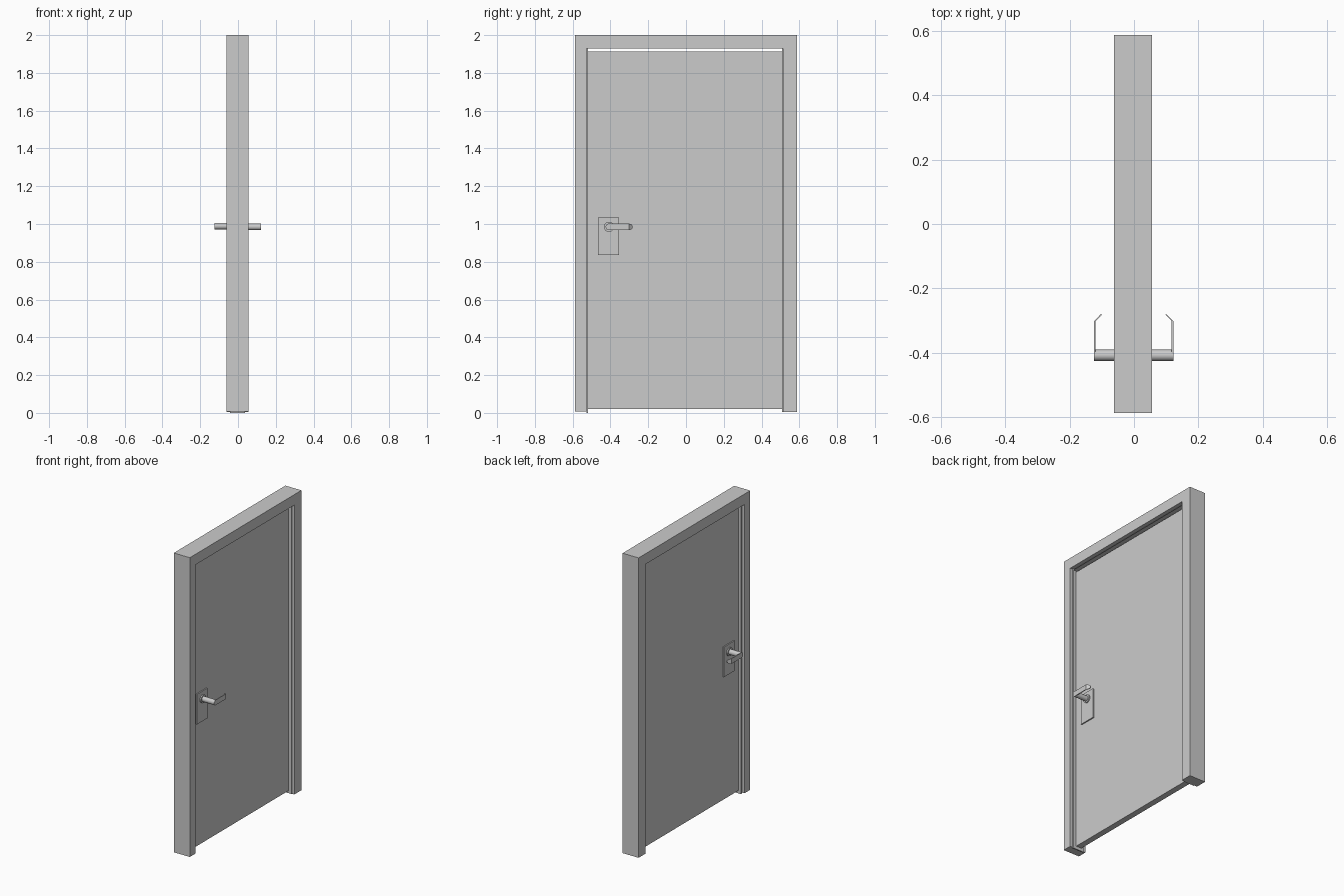
import bpy, bmesh, math

if "Cube" in bpy.data.objects:
    bpy.data.objects.remove(bpy.data.objects["Cube"])


def box(name, x, y, z):
    """Box from (min, max) ranges."""
    bpy.ops.mesh.primitive_cube_add(size=1, location=[(a + b) / 2 for a, b in (x, y, z)])
    ob = bpy.context.object
    ob.name = name
    ob.scale = [b - a for a, b in (x, y, z)]
    bpy.ops.object.transform_apply(location=False, rotation=False, scale=True)
    return ob


def prism(name, outline, x):
    """Closed (y, z) outline extruded along x."""
    bm = bmesh.new()
    face = bm.faces.new([bm.verts.new((x[0], y, z)) for y, z in outline])
    new = bmesh.ops.extrude_face_region(bm, geom=[face])["geom"]
    bmesh.ops.translate(bm, vec=(x[1] - x[0], 0, 0),
                        verts=[g for g in new if isinstance(g, bmesh.types.BMVert)])
    return finish(name, bm)


def finish(name, bm):
    bmesh.ops.recalc_face_normals(bm, faces=bm.faces[:])
    me = bpy.data.meshes.new(name)
    bm.to_mesh(me)
    bm.free()
    ob = bpy.data.objects.new(name, me)
    bpy.context.collection.objects.link(ob)
    return ob


def rod(name, x0, x1, y, z, r):
    """Smooth cylinder along x."""
    bpy.ops.mesh.primitive_cylinder_add(vertices=32, radius=r, depth=abs(x1 - x0),
                                        location=((x0 + x1) / 2, y, z),
                                        rotation=(0, math.pi / 2, 0))
    bpy.context.object.name = name
    bpy.ops.object.shade_smooth_by_angle()


def lever(name, side, x_end, y, z):
    """Flat strap with round ends, its tip bent towards the door."""
    h, bend, tip, n = 0.017, -0.302, -0.282, 8
    bm = bmesh.new()

    def x_at(yy):
        return side * (x_end - max(0, yy - bend) * 0.95)

    def arc(cy, length, start):
        pts = []
        for i in range(n + 1):
            a = start + math.pi * i / n
            yy = cy + length * math.cos(a)
            pts.append(bm.verts.new((x_at(yy), yy, z + h * math.sin(a))))
        return pts

    hub = arc(y, h, math.pi / 2)
    end = arc(bend, tip - bend, -math.pi / 2)
    strap = bm.faces.new(hub + [end[0], end[-1]])
    nose = bm.faces.new(end)
    new = bmesh.ops.extrude_face_region(bm, geom=[strap, nose])["geom"]
    bmesh.ops.translate(bm, vec=(-side * 0.005, 0, 0),
                        verts=[g for g in new if isinstance(g, bmesh.types.BMVert)])
    finish(name, bm)


# Outer frame: two jambs and a header in one piece
prism("door_frame", [(-0.587, 0.008), (-0.587, 2), (0.587, 2), (0.587, 0.004),
                     (0.513, 0.004), (0.513, 1.93), (-0.527, 1.93), (-0.527, 0.008)],
      (-0.062, 0.056))

# Stops lining the opening
stop_x = (-0.042, 0.038)
box("left_stop", stop_x, (-0.527, -0.519), (0, 1.93))
box("right_stop", stop_x, (0.508, 0.513), (0.004, 1.93))
box("top_stop", stop_x, (-0.527, 0.513), (1.920, 1.922))

# Door leaf
box("door_leaf", (-0.024, 0.016), (-0.521, 0.510), (0.02, 1.914))

# Handle set on each face
for label, side, face, x_end, z in (("inner", 1, 0.016, 0.122, 0.985),
                                    ("outer", -1, 0.024, 0.124, 0.989)):
    y = -0.408
    box(label + "_lock_plate", sorted((side * (face - 0.002), side * (face + 0.008))),
        (-0.465, -0.355), (z - 0.15, z + 0.05))
    rod(label + "_rose", side * face, side * (face + 0.016), y, z, 0.027)
    rod(label + "_spindle", side * face, side * (x_end - 0.001), y, z, 0.0175)
    lever(label + "_lever", side, x_end, y, z)
